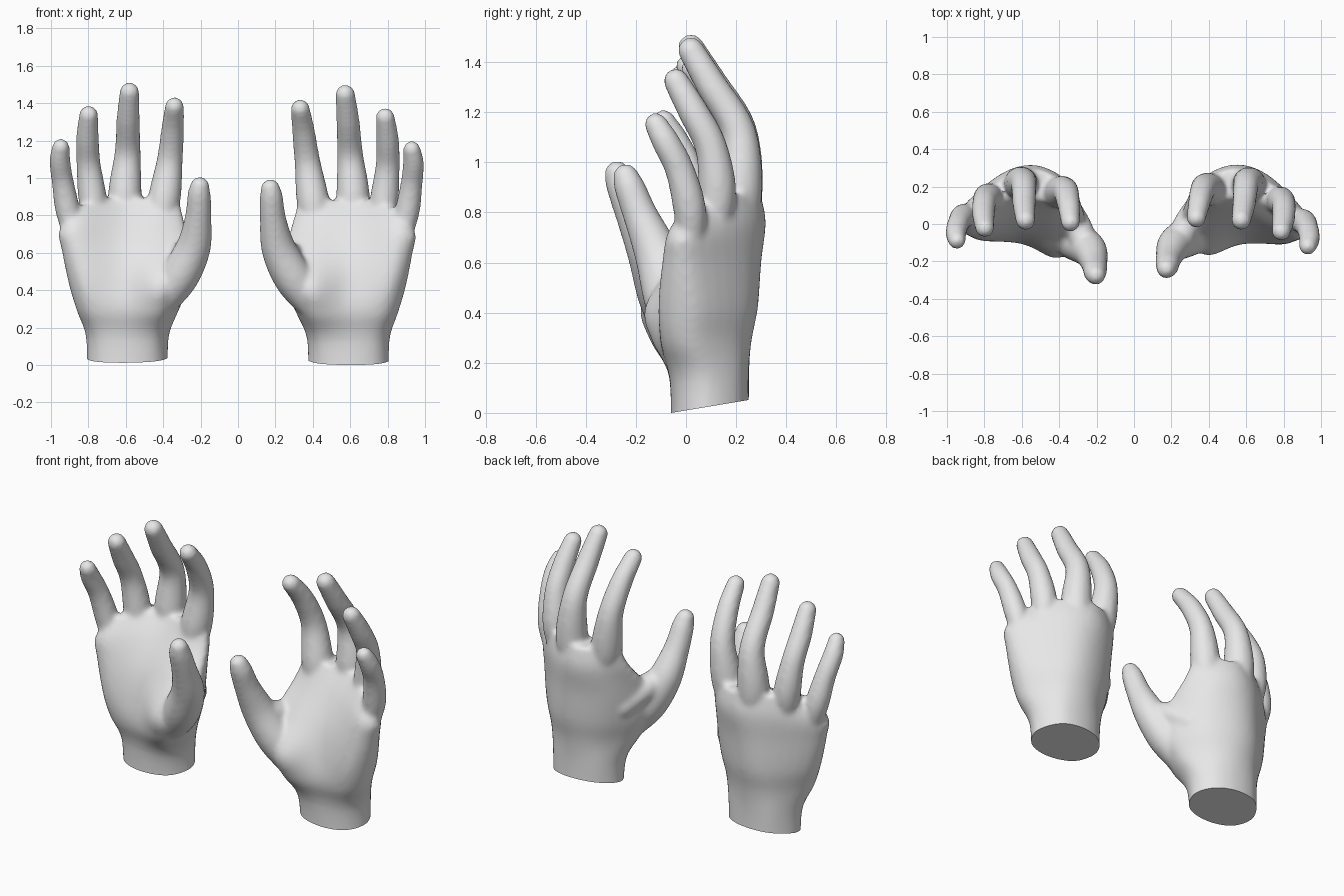
import bpy, bmesh, math
from mathutils import Vector, Matrix

if "Cube" in bpy.data.objects:
    bpy.data.objects.remove(bpy.data.objects["Cube"])

skin = bpy.data.materials.new("light_grey")
skin.diffuse_color = (0.8, 0.8, 0.8, 1)
skin.use_nodes = True
skin.node_tree.nodes["Principled BSDF"].inputs["Base Color"].default_value = skin.diffuse_color

# Palm sections (z, then x,y points): thumb edge, back, little-finger edge, front
PALM = [
    (-0.12, [(.37, .10), (.44, .205), (.58, .255), (.73, .215), (.81, .09), (.75, -.02), (.60, -.06), (.44, -.01)]),
    (0.13, [(.37, .10), (.44, .21), (.58, .25), (.73, .215), (.81, .08), (.75, -.035), (.60, -.065), (.43, -.035)]),
    (0.28, [(.31, .04), (.41, .195), (.57, .26), (.735, .215), (.855, .04), (.79, -.085), (.59, -.105), (.39, -.125)]),
    (0.42, [(.25, -.01), (.37, .20), (.56, .285), (.735, .24), (.895, .04), (.82, -.105), (.59, -.09), (.38, -.165)]),
    (0.60, [(.25, .02), (.36, .22), (.56, .30), (.74, .24), (.93, .02), (.85, -.095), (.61, -.035), (.39, -.045)]),
    (0.76, [(.29, .14), (.40, .27), (.57, .318), (.75, .235), (.945, .01), (.86, -.07), (.62, .05), (.40, .07)]),
    (0.88, [(.325, .18), (.41, .255), (.57, .295), (.73, .215), (.86, .06), (.82, .02), (.63, .14), (.42, .13)]),
]

# Finger centre lines: x, y, z, radius
FINGERS = {
    "index": [(.43, .165, .70, .07), (.402, .185, .87, .088), (.372, .19, 1.08, .07),
              (.35, .12, 1.25, .061), (.333, .03, 1.37, .051)],
    "middle": [(.60, .205, .70, .07), (.615, .215, .89, .09), (.60, .21, 1.12, .07),
               (.587, .10, 1.31, .062), (.573, .02, 1.447, .053)],
    "ring": [(.76, .10, .68, .055), (.78, .125, .87, .076), (.80, .10, 1.06, .065),
             (.80, .03, 1.20, .061), (.787, -.04, 1.325, .051)],
    "little": [(.86, .02, .64, .05), (.903, .015, .81, .066), (.928, -.025, .97, .059),
               (.938, -.08, 1.08, .056), (.929, -.12, 1.152, .047)],
    "thumb": [(.41, -.03, .32, .09), (.30, -.065, .46, .105), (.218, -.11, .62, .093),
              (.187, -.178, .78, .071), (.178, -.225, .90, .062), (.173, -.24, .943, .052)],
    # skin between thumb and forefinger
    "thumb_web": [(.36, .10, .50, .08), (.285, .0, .575, .075), (.26, -.06, .60, .07)],
}


def spline(pts, steps, closed=False):
    """Smooth curve through the points."""
    pts = [Vector(p) for p in pts]
    n = len(pts)
    at = lambda i: pts[i % n] if closed else pts[max(0, min(n - 1, i))]
    out = []
    for i in range(n if closed else n - 1):
        a, b, c, d = at(i - 1), at(i), at(i + 1), at(i + 2)
        for s in range(steps):
            t = s / steps
            out.append(0.5 * (2 * b + (c - a) * t + (2 * a - 5 * b + 4 * c - d) * t * t
                              + (3 * b - a - 3 * c + d) * t ** 3))
    return out if closed else out + [pts[-1]]


def loft(bm, rings):
    """Closed skin over a stack of rings."""
    rows = [[bm.verts.new(p) for p in ring] for ring in rings]
    n = len(rows[0])
    for lo, hi in zip(rows, rows[1:]):
        for i in range(n):
            j = (i + 1) % n
            bm.faces.new((lo[i], lo[j], hi[j], hi[i]))
    bm.faces.new(rows[0][::-1])
    bm.faces.new(rows[-1])


def add_finger(bm, path):
    pts = spline(path, 6)
    rings = []
    for i, p in enumerate(pts):
        along = (pts[min(i + 1, len(pts) - 1)] - pts[max(i - 1, 0)]).to_3d().normalized()
        side = (Vector((1, 0, 0)) - along * along.x).normalized()
        up = along.cross(side)
        rings.append([p.to_3d() + p.w * (math.cos(a) * side + math.sin(a) * up)
                      for a in (k * math.tau / 20 for k in range(20))])
    loft(bm, rings)
    # rounded ends
    for p in (pts[0], pts[-1]):
        bmesh.ops.create_icosphere(bm, subdivisions=3, radius=p.w,
                                   matrix=Matrix.Translation(p.to_3d()))


def slope(x, z):
    """The top of the palm drops towards the little finger."""
    return z - 0.45 * max(0, x - 0.74) * max(0, min(1, (z - 0.6) / 0.28))


def make_hand(name, placement):
    bm = bmesh.new()
    # palm and wrist
    sections = [spline([(x, y, slope(x, z)) for x, y in ring], 5, True) for z, ring in PALM]
    columns = [spline(col, 5) for col in zip(*sections)]
    loft(bm, list(zip(*columns)))
    # fingers and thumb
    for path in FINGERS.values():
        add_finger(bm, path)
    bmesh.ops.recalc_face_normals(bm, faces=bm.faces[:])
    mesh = bpy.data.meshes.new(name)
    bm.to_mesh(mesh)
    bm.free()
    hand = bpy.data.objects.new(name, mesh)
    bpy.context.collection.objects.link(hand)

    # fuse the parts into one soft surface
    fuse = hand.modifiers.new("fuse", 'REMESH')
    fuse.mode = 'VOXEL'
    fuse.voxel_size = 0.013
    soft = hand.modifiers.new("soften", 'SMOOTH')
    soft.factor = 0.5
    soft.iterations = 10
    bpy.context.view_layer.update()
    bm = bmesh.new()
    bm.from_object(hand, bpy.context.evaluated_depsgraph_get())
    hand.modifiers.clear()

    # slanted flat cut at the wrist
    bmesh.ops.bisect_plane(bm, geom=bm.verts[:] + bm.edges[:] + bm.faces[:],
                           plane_co=(0.6, -0.06, 0), plane_no=(0, 1 / 6, -1), clear_outer=True)
    bmesh.ops.holes_fill(bm, edges=[e for e in bm.edges if e.is_boundary], sides=0)
    bm.transform(placement)
    bmesh.ops.recalc_face_normals(bm, faces=bm.faces[:])
    bm.to_mesh(mesh)
    bm.free()
    mesh.materials.clear()
    mesh.materials.append(skin)

    bpy.ops.object.select_all(action='DESELECT')
    hand.select_set(True)
    bpy.context.view_layer.objects.active = hand
    bpy.ops.object.shade_smooth_by_angle(angle=math.radians(45))


# Second hand is mirrored and turned slightly about its own upright axis
pivot = Vector((0.58, 0.10, 0))
turn = (Matrix.Translation(pivot + Vector((0, 0, 0.012)))
        @ Matrix.Rotation(math.radians(5), 4, 'Z') @ Matrix.Translation(-pivot))
make_hand("right_side_hand", Matrix.Identity(4))
make_hand("left_side_hand", Matrix.Diagonal((-1, 1, 1, 1)) @ turn)
